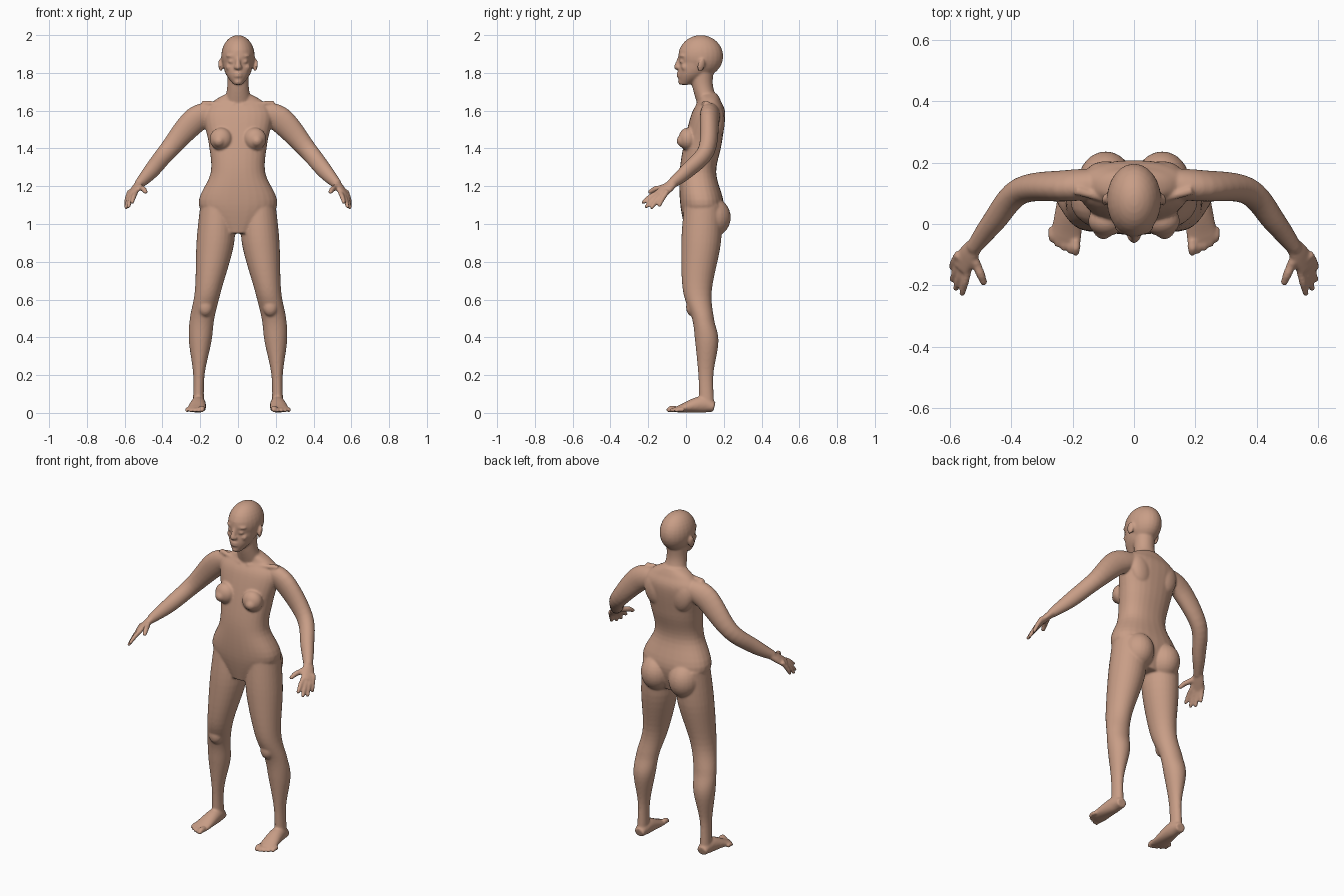
import bpy, bmesh, math
from mathutils import Vector, Matrix, Euler

cube = bpy.data.objects.get("Cube")
if cube:
    bpy.data.objects.remove(cube, do_unlink=True)

skin = bpy.data.materials.new("skin")
skin.use_nodes = True
skin.diffuse_color = (0.58, 0.34, 0.24, 1)
skin.node_tree.nodes["Principled BSDF"].inputs["Base Color"].default_value = skin.diffuse_color

bm = bmesh.new()


def catmull(before, start, end, after, t):
    """Smooth blend from start to end, guided by their neighbours."""
    slope_in, slope_out = (end - before) / 2, (after - start) / 2
    rise = end - start
    bend = 3 * rise - 2 * slope_in - slope_out
    twist = slope_in + slope_out - 2 * rise
    return start + t * (slope_in + t * (bend + t * twist))


def smooth_path(keys, steps=6):
    """Fill in smoothly between the given stations."""
    path = []
    padded = [keys[0], *keys, keys[-1]]
    for neighbours in zip(padded, padded[1:], padded[2:], padded[3:]):
        for step in range(steps):
            path.append([catmull(*values, step / steps) for values in zip(*neighbours)])
    return path + [list(keys[-1])]


def ball(x, y, z, wide, deep, tall, turn=(0, 0, 0)):
    matrix = (Matrix.Translation((x, y, z)) @ Euler(turn).to_matrix().to_4x4()
              @ Matrix.Diagonal((wide, deep, tall, 1)))
    bmesh.ops.create_uvsphere(bm, u_segments=24, v_segments=16, radius=1, matrix=matrix)


def rounded(value, power):
    return math.copysign(abs(value) ** (2 / power), value)


def tube(keys, across=(1, 0, 0), level=False, power=2, tip=False, sides=28):
    """Loft of oval rings; each key is x, y, z, radius across, other radius."""
    path = smooth_path(keys)
    centres = [Vector(station[:3]) for station in path]
    rings = []
    for i, (centre, station) in enumerate(zip(centres, path)):
        along = Vector((0, 0, 1))
        if not level:
            along = (centres[min(i + 1, len(path) - 1)] - centres[max(i - 1, 0)]).normalized()
        u = Vector(across)
        u = (u - along * u.dot(along)).normalized()
        v = along.cross(u)
        wide, deep = station[3:]
        ring = []
        for k in range(sides):
            angle = math.tau * k / sides
            offset = u * wide * rounded(math.cos(angle), power)
            offset += v * deep * rounded(math.sin(angle), power)
            ring.append(bm.verts.new(centre + offset))
        rings.append(ring)
    for lower, upper in zip(rings, rings[1:]):
        for k in range(sides):
            bm.faces.new((lower[k - 1], lower[k], upper[k], upper[k - 1]))
    bm.faces.new(rings[0])
    bm.faces.new(rings[-1])
    if tip:
        radius = min(keys[-1][3:])
        ball(*centres[-1], radius, radius, radius)


def column(keys, power=2):
    """Upright loft on the centre line; keys are z, y, half width, half depth."""
    tube([(0, y, z, wide, deep) for z, y, wide, deep in keys], level=True, power=power)


def digit(base, end, radius):
    """Finger, thumb or toe: tapers slightly and has a round tip."""
    middle = base.lerp(end, 0.5) + Vector((0, 0, radius / 3))
    root = base.lerp(end, -0.4)
    tube([(*point, radius * taper, radius * taper)
          for point, taper in ((root, 1), (base, 1), (middle, 1), (end, 0.8))],
         tip=True, sides=12)


# Left eye, brow, cheek, nostril and ear
ball(0.033, -0.02, 1.86, 0.02, 0.015, 0.01)
ball(0.034, -0.02, 1.89, 0.03, 0.015, 0.01, turn=(0, 0, 0.3))
ball(0.045, -0.005, 1.83, 0.02, 0.02, 0.02)
ball(0.014, -0.043, 1.83, 0.01, 0.01, 0.01)
ball(0.093, 0.08, 1.84, 0.01, 0.02, 0.035, turn=(-0.2, 0.15, 0.3))

# Left chest, shoulder blade, collar bone and seat
ball(0.09, 0.01, 1.45, 0.06, 0.05, 0.06)
ball(0.1, -0.01, 1.44, 0.035, 0.04, 0.035)
ball(0.09, 0.165, 1.54, 0.065, 0.04, 0.09, turn=(0, 0.2, 0))
tube([(0.02, 0.06, 1.63, 0.01, 0.01), (0.19, 0.11, 1.64, 0.015, 0.015)])
ball(0.092, 0.137, 1.035, 0.09, 0.1, 0.105)

# Left leg from hip to heel, with the kneecap
tube([(0.11, 0.09, 1.1, 0.09, 0.1), (0.12, 0.08, 0.9, 0.1, 0.105),
      (0.158, 0.06, 0.65, 0.07, 0.077), (0.19, 0.09, 0.5, 0.065, 0.058),
      (0.2, 0.11, 0.38, 0.06, 0.062), (0.207, 0.105, 0.2, 0.03, 0.04),
      (0.21, 0.11, 0.03, 0.03, 0.04)], level=True)
ball(0.172, 0.035, 0.56, 0.04, 0.035, 0.05)

# Left foot and toes
tube([(0.21, 0.15, 0.03, 0.03, 0.025), (0.21, 0.08, 0.044, 0.04, 0.044),
      (0.22, -0.03, 0.022, 0.05, 0.02), (0.225, -0.06, 0.016, 0.045, 0.012)])
for k in range(5):
    radius = 0.011 if k else 0.016
    end = Vector((0.19 + 0.02 * k, 0.0025 * k * k - 0.092, radius))
    digit(end + Vector((0, 0.03, 0.005)), end, radius)

# Left arm from shoulder to wrist
tube([(0.1, 0.13, 1.59, 0.05, 0.05), (0.22, 0.125, 1.555, 0.05, 0.07),
      (0.37, 0.108, 1.39, 0.044, 0.05), (0.46, 0.005, 1.28, 0.037, 0.042),
      (0.525, -0.08, 1.21, 0.025, 0.026)], across=(0, 1, 0.3))

# Left palm, thumb and fingers fanned from index to little
tube([(0.52, -0.07, 1.215, 0.027, 0.022), (0.54, -0.1, 1.19, 0.036, 0.02),
      (0.567, -0.143, 1.153, 0.038, 0.014)], across=(0.4, 0.6, -0.2))
digit(Vector((0.51, -0.14, 1.19)), Vector((0.49, -0.19, 1.17)), 0.015)
knuckles = Vector((0.543, -0.158, 1.163)), Vector((0.58, -0.11, 1.155))
fingertips = Vector((0.56, -0.226, 1.115)), Vector((0.595, -0.14, 1.1))
for k in range(4):
    reach = Vector((0.01, -0.014, -0.02)) * math.sin(math.pi * k / 3)
    digit(knuckles[0].lerp(knuckles[1], k / 3) + reach / 3,
          fingertips[0].lerp(fingertips[1], k / 3) + reach, 0.013)

# Mirror everything so far to the right side
copy = bmesh.ops.duplicate(bm, geom=bm.verts[:] + bm.edges[:] + bm.faces[:])
bmesh.ops.scale(bm, vec=(-1, 1, 1),
                verts=[item for item in copy["geom"] if isinstance(item, bmesh.types.BMVert)])

# Torso and neck
column([(0.95, 0.08, 0.08, 0.08), (1.1, 0.085, 0.208, 0.115), (1.27, 0.063, 0.145, 0.097),
        (1.42, 0.088, 0.154, 0.1), (1.58, 0.118, 0.183, 0.09), (1.65, 0.125, 0.13, 0.06),
        (1.69, 0.115, 0.06, 0.05)], power=2.3)
column([(1.6, 0.13, 0.08, 0.06), (1.72, 0.09, 0.058, 0.055), (1.8, 0.085, 0.058, 0.06)])

# Skull, jaw, nose, lips and chin
ball(0, 0.078, 1.888, 0.089, 0.119, 0.112)
column([(1.737, -0.008, 0.022, 0.026), (1.79, 0.036, 0.063, 0.078),
        (1.85, 0.06, 0.08, 0.095), (1.92, 0.068, 0.082, 0.105)])
tube([(0, -0.034, 1.88, 0.01, 0.01), (0, -0.05, 1.83, 0.015, 0.014)], tip=True)
for z in (1.783, 1.797):
    ball(0, -0.038, z, 0.022, 0.012, 0.007)
ball(0, -0.024, 1.752, 0.022, 0.018, 0.016)

# Fuse the parts into one smooth skin
bmesh.ops.recalc_face_normals(bm, faces=bm.faces)
mesh = bpy.data.meshes.new("body")
bm.to_mesh(mesh)
bm.free()
mesh.materials.append(skin)
body = bpy.data.objects.new("body", mesh)
bpy.context.collection.objects.link(body)
fuse = body.modifiers.new("fuse", "REMESH")
fuse.mode = "VOXEL"
fuse.voxel_size = 0.006
fuse.use_smooth_shade = True
soften = body.modifiers.new("soften", "SMOOTH")
soften.factor = 0.5
soften.iterations = 7
